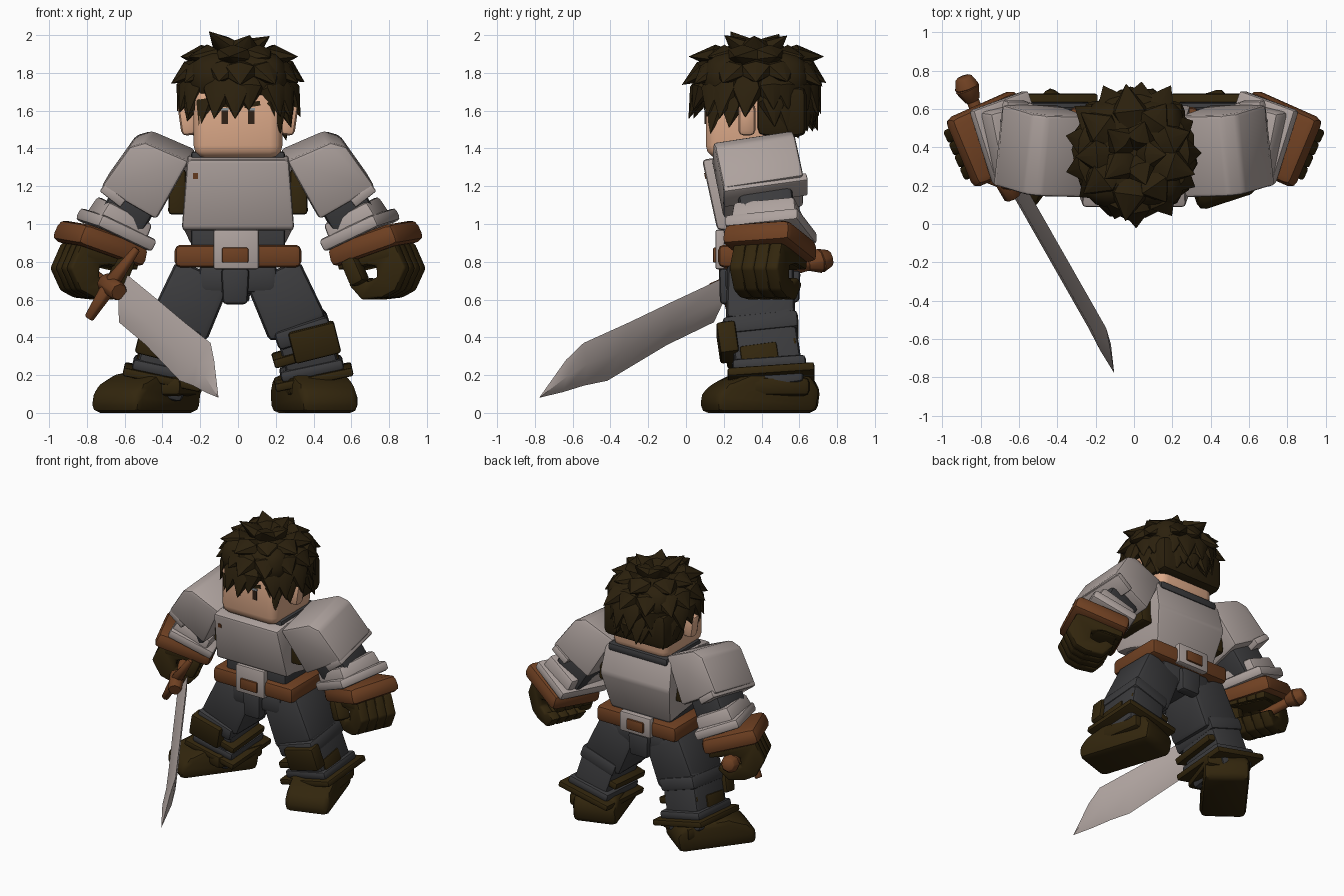
import bpy, bmesh, random
from math import radians, sin, cos, pi
from mathutils import Vector, Matrix, Euler

random.seed(4)
cube = bpy.data.objects.get("Cube")
if cube:
    bpy.data.objects.remove(cube, do_unlink=True)


def material(name, r, g, b):
    m = bpy.data.materials.new(name)
    m.use_nodes = True
    m.diffuse_color = (r, g, b, 1)
    m.node_tree.nodes["Principled BSDF"].inputs["Base Color"].default_value = (r, g, b, 1)
    return m


STEEL = material("steel", .42, .36, .34)
LEATHER = material("leather", .16, .052, .016)
CLOTH = material("dark cloth", .044, .044, .047)
HIDE = material("dark brown hide", .032, .019, .004)
HAIR = material("brown hair", .024, .0145, .004)
SKIN = material("skin", .72, .40, .25)
EYE = material("eye brown", .03, .015, .008)
SHINE = material("eye grey", .28, .31, .33)


def finish(bm, name, mat, loc=(0, 0, 0), rot=(0, 0, 0), side=1, bevel=0, segs=2):
    """Bevel, place, optionally mirror, and shade one part."""
    bmesh.ops.recalc_face_normals(bm, faces=bm.faces[:])
    if bevel:
        bmesh.ops.bevel(bm, geom=bm.edges[:], offset=bevel, segments=segs, profile=.5,
                        affect='EDGES', clamp_overlap=True)
    turn = Euler([radians(a) for a in rot]).to_matrix().to_4x4()
    bm.transform(Matrix.Translation(loc) @ turn)
    if side < 0:
        bm.transform(Matrix.Scale(-1, 4, (1, 0, 0)))
        bmesh.ops.reverse_faces(bm, faces=bm.faces[:])
    mesh = bpy.data.meshes.new(name)
    bm.to_mesh(mesh)
    bm.free()
    mesh.materials.append(mat)
    ob = bpy.data.objects.new(name, mesh)
    bpy.context.scene.collection.objects.link(ob)
    bpy.ops.object.select_all(action='DESELECT')
    ob.select_set(True)
    bpy.context.view_layer.objects.active = ob
    bpy.ops.object.shade_smooth_by_angle(angle=radians(40))
    return ob


def block(name, mat, loc, size, rot=(0, 0, 0), side=1, bevel=.02, taper=1, segs=2):
    """Box whose top is scaled by taper."""
    bm = bmesh.new()
    bmesh.ops.create_cube(bm, size=1)
    for v in bm.verts:
        k = taper if v.co.z > 0 else 1
        v.co = Vector((v.co.x * size[0] * k, v.co.y * size[1] * k, v.co.z * size[2]))
    return finish(bm, name, mat, loc, rot, side, bevel, segs)


def prism(name, mat, points, half, axis, loc=(0, 0, 0), rot=(0, 0, 0), side=1, bevel=.02):
    """Profile extruded both ways along x or y; half is one width or one per point."""
    halves = half if isinstance(half, list) else [half] * len(points)
    bm = bmesh.new()
    rings = [[bm.verts.new((s * t, a, b) if axis == 'X' else (a, s * t, b))
              for (a, b), t in zip(points, halves)] for s in (-1, 1)]
    for ring in rings:
        bm.faces.new(ring)
    for i in range(len(points)):
        j = (i + 1) % len(points)
        bm.faces.new((rings[0][i], rings[0][j], rings[1][j], rings[1][i]))
    return finish(bm, name, mat, loc, rot, side, bevel)


def rod(name, mat, a, b, r1, r2, sides=8):
    """Tapered bar between two points."""
    a, b = Vector(a), Vector(b)
    bm = bmesh.new()
    place = Matrix.Translation((a + b) / 2) @ (b - a).to_track_quat('Z', 'Y').to_matrix().to_4x4()
    bmesh.ops.create_cone(bm, cap_ends=True, segments=sides, radius1=r1, radius2=r2,
                          depth=(b - a).length, matrix=place)
    return finish(bm, name, mat, bevel=.006, segs=1)


# Head
block("head", SKIN, (0, .34, 1.54), (.47, .47, .38), bevel=.065, segs=3)
block("neck", SKIN, (0, .38, 1.38), (.34, .34, .10))
block("collar", CLOTH, (0, .38, 1.355), (.50, .42, .06))
for side, label in ((1, "left"), (-1, "right")):
    block(label + "_ear", SKIN, (.265, .322, 1.555), (.09, .09, .17), (0, 8, 0), side, .028)
    block(label + "_eye", EYE, (.07, .103, 1.565), (.035, .008, .07), side=side, bevel=0)
    block(label + "_eye_shine", SHINE, (.07, .103, 1.608), (.04, .008, .014), side=side, bevel=0)
    block(label + "_brow", HAIR, (.075, .103, 1.633), (.085, .008, .025), (0, -10, 0), side, 0)

# Hair: a rounded cap under rings of overlapping leaf-shaped tufts
block("hair_cap", HAIR, (0, .37, 1.77), (.53, .57, .29), bevel=.13, segs=3)
block("hair_back", HAIR, (0, .505, 1.595), (.53, .27, .27), bevel=.05)
bm = bmesh.new()
ROWS = ((12, 5, .17, .085, 1.1), (36, 9, .18, .10, .75), (60, 13, .18, .095, .55),
        (84, 17, .20, .09, .3), (108, 17, .20, .08, .35), (126, 15, .19, .08, .35))
for row, (polar, count, length, radius, flare) in enumerate(ROWS):
    p = radians(polar)
    for i in range(count):
        az = 2 * pi * (i + .5 * (row % 2)) / count + random.uniform(-.1, .1)
        out = Vector((cos(az), sin(az), 0))
        if row == 4 and not (out.y > .2 or -.8 < out.y < -.4):
            continue
        if row == 5 and out.y < .3:
            continue
        reach = sin(min(p, pi / 2)) * .9
        base = Vector((out.x * .28 * reach, .37 + out.y * .30 * reach, 1.75 + .165 * cos(p)))
        up = Vector((0, 0, 1))
        heading = (out * sin(p) + up * cos(p)) * flare + out * max(cos(p), 0) - up * sin(p)
        tip = length * random.uniform(.8, 1.15)
        place = Matrix.Translation(base) @ heading.to_track_quat('Z', 'Y').to_matrix().to_4x4()
        place = place @ Matrix.Diagonal((1, .65, 1, 1))
        for r1, r2, start, end in ((radius * .5, radius, -.2, .3), (radius, .002, .3, 1)):
            shift = Matrix.Translation((0, 0, tip * (start + end) / 2))
            bmesh.ops.create_cone(bm, cap_ends=False, segments=7, radius1=r1, radius2=r2,
                                  depth=tip * (end - start), matrix=place @ shift)
bmesh.ops.remove_doubles(bm, verts=bm.verts[:], dist=.0005)
finish(bm, "hair_tufts", HAIR)

# Torso and belt
CHEST = [(.085, 1.34), (.165, .97), (.27, .96), (.55, .885), (.62, 1.16), (.57, 1.37), (.22, 1.36)]
prism("chest_plate", STEEL, CHEST, [.27, .30, .29, .25, .30, .28, .27], 'X', bevel=.02)
block("chest_rivet", LEATHER, (-.225, .103, 1.255), (.025, .009, .03), (12, 0, 0), bevel=0)
block("waist", CLOTH, (0, .38, .91), (.50, .34, .20))
block("belt", LEATHER, (0, .39, .83), (.67, .44, .12), bevel=.03)
block("front_buckle", STEEL, (-.01, .18, .865), (.24, .05, .21), bevel=.012)
block("back_buckle", STEEL, (-.01, .605, .84), (.26, .05, .15), bevel=.012)
for y, label in ((.155, "front"), (.63, "back")):
    block(label + "_buckle_inset", LEATHER, (-.015, y, .835), (.14, .025, .08), bevel=.008)
block("pelvis", CLOTH, (0, .39, .71), (.42, .36, .16), bevel=.04)
block("loin_guard", CLOTH, (-.015, .22, .67), (.13, .08, .19), taper=1.15)
block("seat_guard", CLOTH, (-.015, .56, .67), (.15, .08, .17), taper=1.15)

PAD = [(-.155, -.15), (-.15, .21), (.10, .18), (.16, .117), (.185, -.15)]
FINGER = [(-.19, .12), (.15, .14), (.20, .0), (.13, -.11), (.05, -.14), (-.07, -.14),
          (-.14, -.05), (-.08, -.02), (-.03, -.05), (.03, -.03), (.03, .03), (-.05, .05),
          (-.19, .03)]
BOOT = [(-.33, 0), (.23, 0), (.25, .12), (.2, .2), (-.13, .21), (-.26, .16), (-.33, .10)]

for side, label in ((1, "left_"), (-1, "right_")):
    # Arm
    block(label + "side_strap", HIDE, (.32, .38, 1.17), (.10, .30, .24), side=side, taper=.9)
    prism(label + "shoulder_pad", STEEL, PAD, .215, 'Y', (.475, .385, 1.26), (10, -30, 0), side, .02)
    block(label + "pad_rim", STEEL, (.64, .42, 1.18), (.14, .45, .05), (10, -38, 0), side, .01)
    block(label + "upper_arm", CLOTH, (.565, .42, 1.10), (.25, .29, .32), (8, -30, 0), side, .03)
    block(label + "bracer", STEEL, (.625, .44, 1.02), (.29, .36, .12), (6, -27, -14), side, .02, .92)
    block(label + "bracer_rim", STEEL, (.645, .45, .97), (.34, .41, .07), (6, -24, -20), side, .02)
    block(label + "cuff", LEATHER, (.725, .445, .90), (.42, .40, .12), (4, -18, -24), side, .04, .95)
    # Fist made of four curled fingers and a thumb
    for i in range(4):
        turn = Euler((0, 0, radians(-24))).to_matrix()
        spot = Vector((.76, .435, .745)) + turn @ Vector((0, (i - 1.5) * .07, 0))
        prism(label + f"finger_{i + 1}", HIDE, FINGER, .036, 'Y', spot, (0, -6, -24), side, .014)
    block(label + "palm", HIDE, (.735, .44, .83), (.30, .28, .10), (0, -12, -24), side, .03)
    block(label + "thumb", HIDE, (.62, .34, .75), (.09, .11, .15), (0, -25, -24), side, .025)
    # Leg
    block(label + "thigh", CLOTH, (.25, .395, .595), (.33, .37, .34), (0, -24, 0), side, .035, .94)
    block(label + "shin", CLOTH, (.375, .425, .31), (.28, .35, .42), (8, -15, 0), side, .03)
    block(label + "knee_band", CLOTH, (.34, .395, .44), (.30, .40, .10), (6, -18, 0), side, .025)
    block(label + "shin_plate", HIDE, (.405, .22, .375), (.25, .10, .17), (8, -14, 0), side, .015)
    block(label + "calf_plate", HIDE, (.49, .39, .29), (.09, .20, .14), (8, -15, 0), side, .015)
    block(label + "shin_strap", HIDE, (.345, .40, .32), (.33, .37, .05), (6, -16, 0), side, .012)
    block(label + "ankle_wrap", CLOTH, (.39, .44, .235), (.34, .39, .06), (4, -12, 0), side, .02)
    block(label + "boot_rim", HIDE, (.40, .45, .19), (.42, .46, .045), (4, -12, 0), side, .012)
    yaw, x = (18, .39) if side > 0 else (37, .46)
    prism(label + "boot", HIDE, BOOT, .16, 'X', (x, .43, 0), (0, 0, yaw), side, .04)
    block(label + "boot_cuff", HIDE, (.40, .44, .14), (.33, .39, .10), (0, 0, yaw / 2), side, .03)

# Sword
rod("sword_grip", LEATHER, (-.86, .69, .80), (-.66, .20, .65), .035, .035)
rod("pommel_neck", LEATHER, (-.84, .64, .79), (-.87, .71, .805), .04, .068)
rod("pommel_cap", LEATHER, (-.87, .71, .805), (-.89, .765, .82), .068, .045)
rod("guard_upper", LEATHER, (-.675, .22, .68), (-.535, .19, .87), .045, .022, 6)
rod("guard_lower", LEATHER, (-.675, .22, .68), (-.79, .25, .50), .045, .028, 6)
rod("guard_hub", LEATHER, (-.70, .27, .69), (-.63, .14, .64), .055, .05)

# Blade sections: top distance, top height, bottom distance, bottom height, lean
SECTIONS = ((.01, .73, .06, .48, .08), (.38, .58, .345, .36, .08), (.62, .48, .71, .17, .08),
            (.90, .37, .85, .145, .08), (.99, .28, .98, .11, .05))
root, along, across = Vector((-.66, .2, 0)), Vector((.495, -.869, 0)), Vector((.869, .495, 0))
bm = bmesh.new()
rings = []
for s1, z1, s2, z2, lean in SECTIONS:
    top = root + along * s1 + across * lean + Vector((0, 0, z1))
    low = root + along * s2 + Vector((0, 0, z2))
    mid = (top + low) / 2
    rings.append([bm.verts.new(p) for p in (top, mid + across * .035, low, mid - across * .03)])
tip = bm.verts.new(root + along * 1.125 + Vector((0, 0, .08)))
bm.faces.new(rings[0])
for i in range(4):
    j = (i + 1) % 4
    for a, b in zip(rings, rings[1:]):
        bm.faces.new((a[i], a[j], b[j], b[i]))
    bm.faces.new((rings[-1][i], rings[-1][j], tip))
finish(bm, "sword_blade", STEEL)
